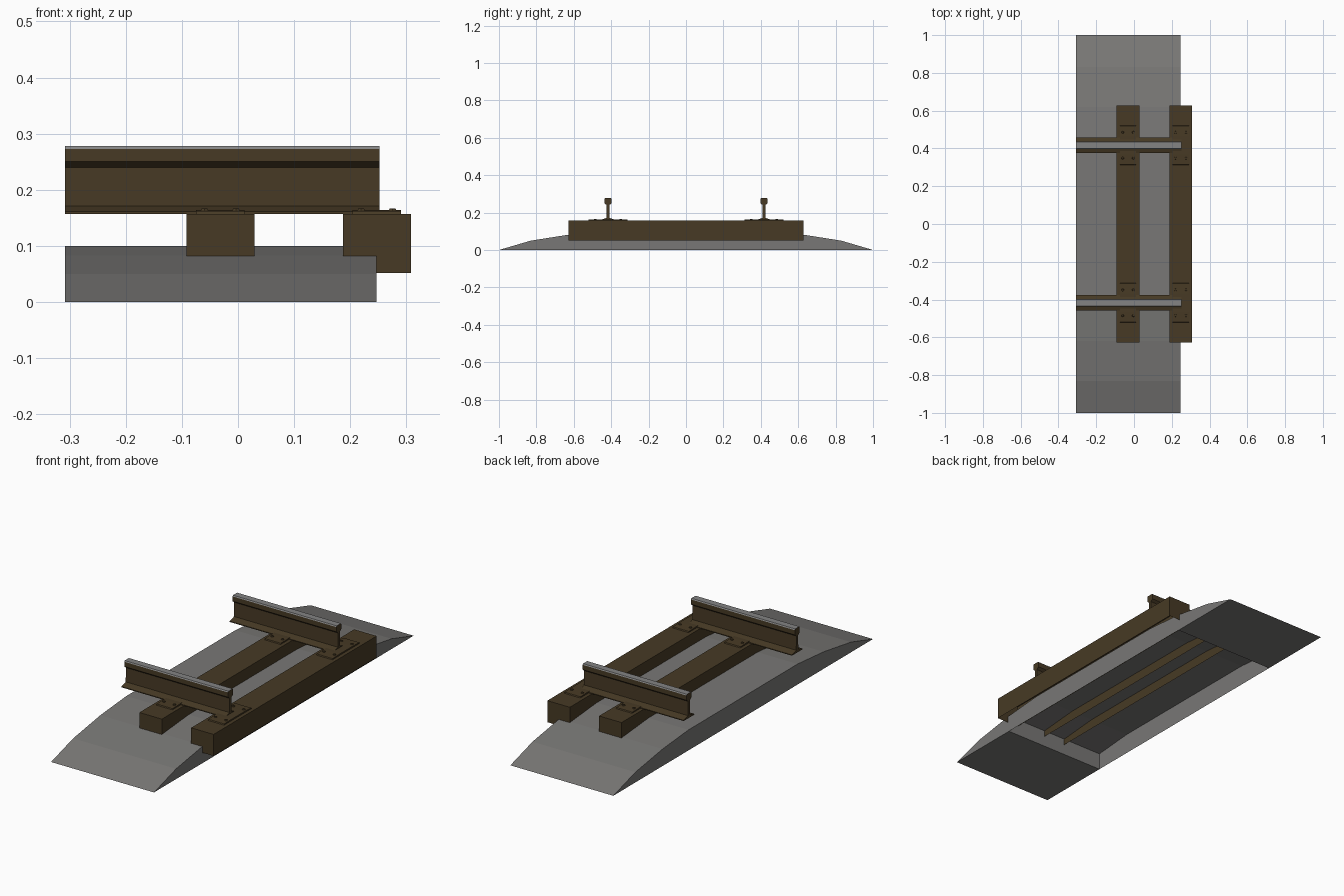
import bpy, bmesh

if "Cube" in bpy.data.objects:
    bpy.data.objects.remove(bpy.data.objects["Cube"])


def material(name, rgb):
    m = bpy.data.materials.new(name)
    m.diffuse_color = (*rgb, 1)
    m.use_nodes = True
    m.node_tree.nodes["Principled BSDF"].inputs["Base Color"].default_value = m.diffuse_color
    return m


GRAVEL = material("gravel grey", (0.19, 0.186, 0.18))
BROWN = material("rusty brown", (0.063, 0.042, 0.018))
STEEL = material("worn steel", (0.23, 0.23, 0.23))


def finish(bm, name, *mats):
    me = bpy.data.meshes.new(name)
    bm.to_mesh(me)
    bm.free()
    for m in mats:
        me.materials.append(m)
    ob = bpy.data.objects.new(name, me)
    bpy.context.collection.objects.link(ob)
    return ob


def prism(profile, x0, x1, bottom=True):
    """Extrude a closed y-z profile along x; the last edge is the bottom."""
    bm = bmesh.new()
    a = [bm.verts.new((x0, y, z)) for y, z in profile]
    b = [bm.verts.new((x1, y, z)) for y, z in profile]
    n = len(a)
    for i in range(n if bottom else n - 1):
        j = (i + 1) % n
        bm.faces.new((a[i], a[j], b[j], b[i]))
    bm.faces.new(a)
    bm.faces.new(b)
    bmesh.ops.recalc_face_normals(bm, faces=bm.faces)
    return bm


def mirrored(half, cy=0):
    """Full profile from its +y half, listed bottom to top."""
    return ([(cy - y, z) for y, z in half] +
            [(cy + y, z) for y, z in reversed(half)])


# gravel bed: low mound, hollow and open underneath in the middle
X0, X1 = -0.308, 0.247
bm = prism(mirrored([(1, 0), (0.83, 0.05), (0.62, 0.083), (0.42, 0.1)]),
           X0, X1, bottom=False)
for s in (-1, 1):
    floor = [(X0, s, 0), (X1, s, 0), (X1, s * 0.62, 0), (X0, s * 0.62, 0)]
    wall = [(X0, s * 0.62, 0), (X1, s * 0.62, 0),
            (X1, s * 0.62, 0.083), (X0, s * 0.62, 0.083)]
    for quad, flip in ((floor, s < 0), (wall, s < 0)):
        pts = quad[::-1] if flip else quad
        bm.faces.new([bm.verts.new(p) for p in pts])
finish(bm, "gravel_bed", GRAVEL)

# sleepers (open below) with plates and bolts
for k, cx in enumerate((-0.0315, 0.2475)):
    bm = prism([(-0.628, 0.052), (-0.628, 0.157), (0.628, 0.157), (0.628, 0.052)],
               cx - 0.0605, cx + 0.0605, bottom=False)
    finish(bm, f"sleeper_{k + 1}", BROWN)
    for s in (-1, 1):
        cy = s * 0.417
        bm = prism(mirrored([(0.106, 0.156), (0.103, 0.162), (0.05, 0.164)], cy),
                   cx - 0.043, cx + 0.043)
        finish(bm, "rail_plate", BROWN)
        bm = bmesh.new()
        for dx in (-0.028, 0.028):
            for dy in (-0.068, 0.068):
                r = bmesh.ops.create_cone(bm, cap_ends=True, segments=6,
                                          radius1=0.008, radius2=0.006, depth=0.006)
                bmesh.ops.translate(bm, verts=r["verts"],
                                    vec=(cx + dx, cy + dy, 0.164))
        finish(bm, "plate_bolts", BROWN)

# rails, with a worn bright running surface
RAIL = [(0.041, 0.157), (0.041, 0.161), (0.008, 0.171), (0.007, 0.24),
        (0.019, 0.25), (0.019, 0.273), (0.016, 0.278)]
for s, side in ((-1, "front"), (1, "back")):
    bm = prism(mirrored(RAIL, s * 0.417), X0, 0.252)
    for f in bm.faces:
        f.material_index = int(f.calc_center_median().z > 0.274)
    finish(bm, side + "_rail", BROWN, STEEL)
